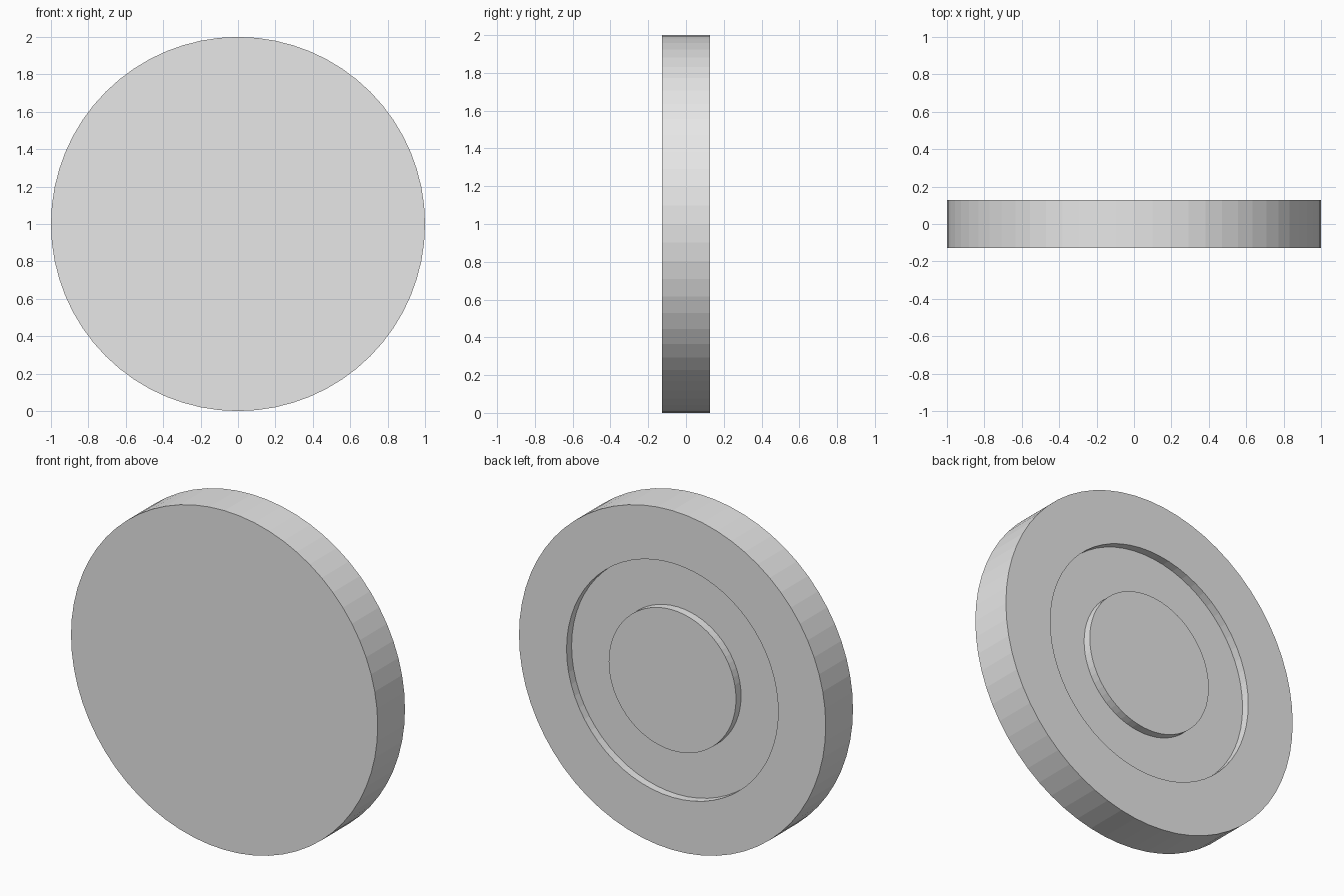
import bpy
import bmesh
from math import cos, sin, tau

cube = bpy.data.objects.get("Cube")
if cube:
    bpy.data.objects.remove(cube, do_unlink=True)

SEGMENTS = 64
HALF = 0.127      # half thickness
FLOOR = 0.08      # y of the groove floor

# Plain grey material
grey = bpy.data.materials.new("light_grey")
grey.use_nodes = True
colour = (0.8, 0.8, 0.8, 1)
grey.diffuse_color = colour
grey.node_tree.nodes["Principled BSDF"].inputs["Base Color"].default_value = colour

# Profile as (radius, y), from the front rim round to the central boss
profile = [(1, -HALF), (1, HALF), (0.69, HALF), (0.69, FLOOR),
           (0.415, FLOOR), (0.415, HALF)]

bm = bmesh.new()


def ring(radius, y):
    angles = [tau * i / SEGMENTS for i in range(SEGMENTS)]
    return [bm.verts.new((radius * cos(a), y, 1 + radius * sin(a))) for a in angles]


# Rim, back face, groove walls and floor
rings = [ring(r, y) for r, y in profile]
for a, b in zip(rings, rings[1:]):
    for i in range(SEGMENTS):
        j = (i + 1) % SEGMENTS
        bm.faces.new((a[i], a[j], b[j], b[i]))

# Flat front face and boss face
bm.faces.new(rings[0])
bm.faces.new(rings[-1])
bmesh.ops.recalc_face_normals(bm, faces=bm.faces)

mesh = bpy.data.meshes.new("grooved_disc")
bm.to_mesh(mesh)
bm.free()
mesh.materials.append(grey)
disc = bpy.data.objects.new("grooved_disc", mesh)
bpy.context.collection.objects.link(disc)
